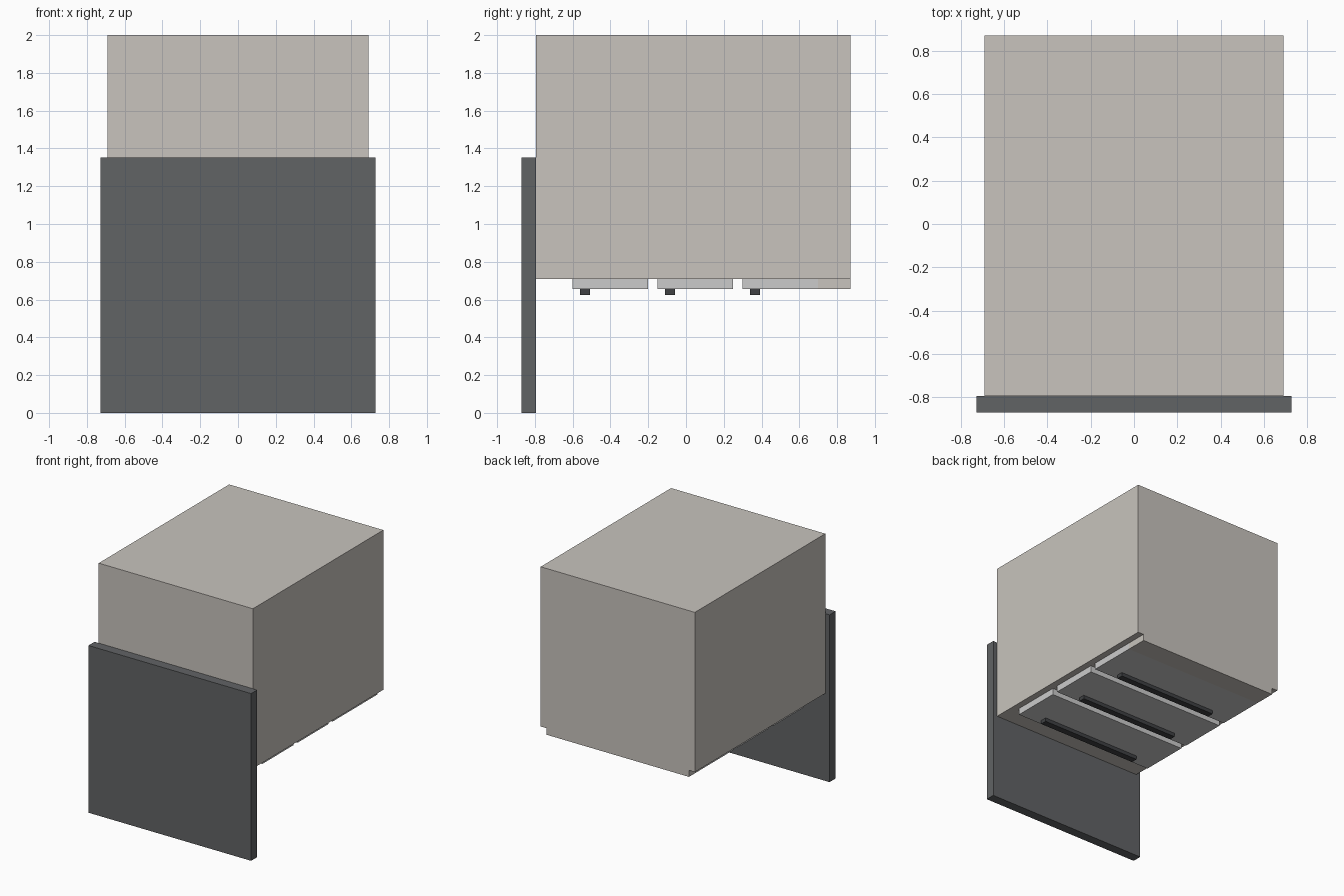
import bpy
import bmesh

if "Cube" in bpy.data.objects:
    bpy.data.objects.remove(bpy.data.objects["Cube"])


def material(name, rgb):
    m = bpy.data.materials.new(name)
    m.diffuse_color = (*rgb, 1)
    m.use_nodes = True
    m.node_tree.nodes["Principled BSDF"].inputs["Base Color"].default_value = m.diffuse_color
    return m


def box(name, half_x, y0, y1, z0, z1, mat):
    # Box centred on x = 0 between the given y and z limits
    bm = bmesh.new()
    bmesh.ops.create_cube(bm, size=1)
    for v in bm.verts:
        v.co = (v.co.x * 2 * half_x,
                y1 if v.co.y > 0 else y0,
                z1 if v.co.z > 0 else z0)
    mesh = bpy.data.meshes.new(name)
    bm.to_mesh(mesh)
    bm.free()
    mesh.materials.append(mat)
    obj = bpy.data.objects.new(name, mesh)
    bpy.context.collection.objects.link(obj)
    return obj


beige = material("cabinet_beige", (0.58, 0.55, 0.51))
light = material("drawer_light", (0.68, 0.68, 0.67))
slate = material("top_slate", (0.12, 0.125, 0.13))
dark = material("handle_dark", (0.05, 0.053, 0.057))

# Cabinet carcass, overhanging worktop slab and plinth
box("cabinet_body", 0.69, -0.795, 0.872, 0.708, 2.0, beige)
box("worktop", 0.728, -0.872, -0.795, 0.0, 1.353, slate)
box("plinth", 0.637, 0.70, 0.872, 0.655, 0.708, beige)

# Three drawer fronts, each with a bar handle
for i in range(3):
    y = -0.60 + 0.45 * i
    box(f"drawer_front_{i + 1}", 0.637, y, y + 0.40, 0.655, 0.708, light)
    box(f"drawer_handle_{i + 1}", 0.45, y + 0.04, y + 0.093, 0.625, 0.655, dark)
